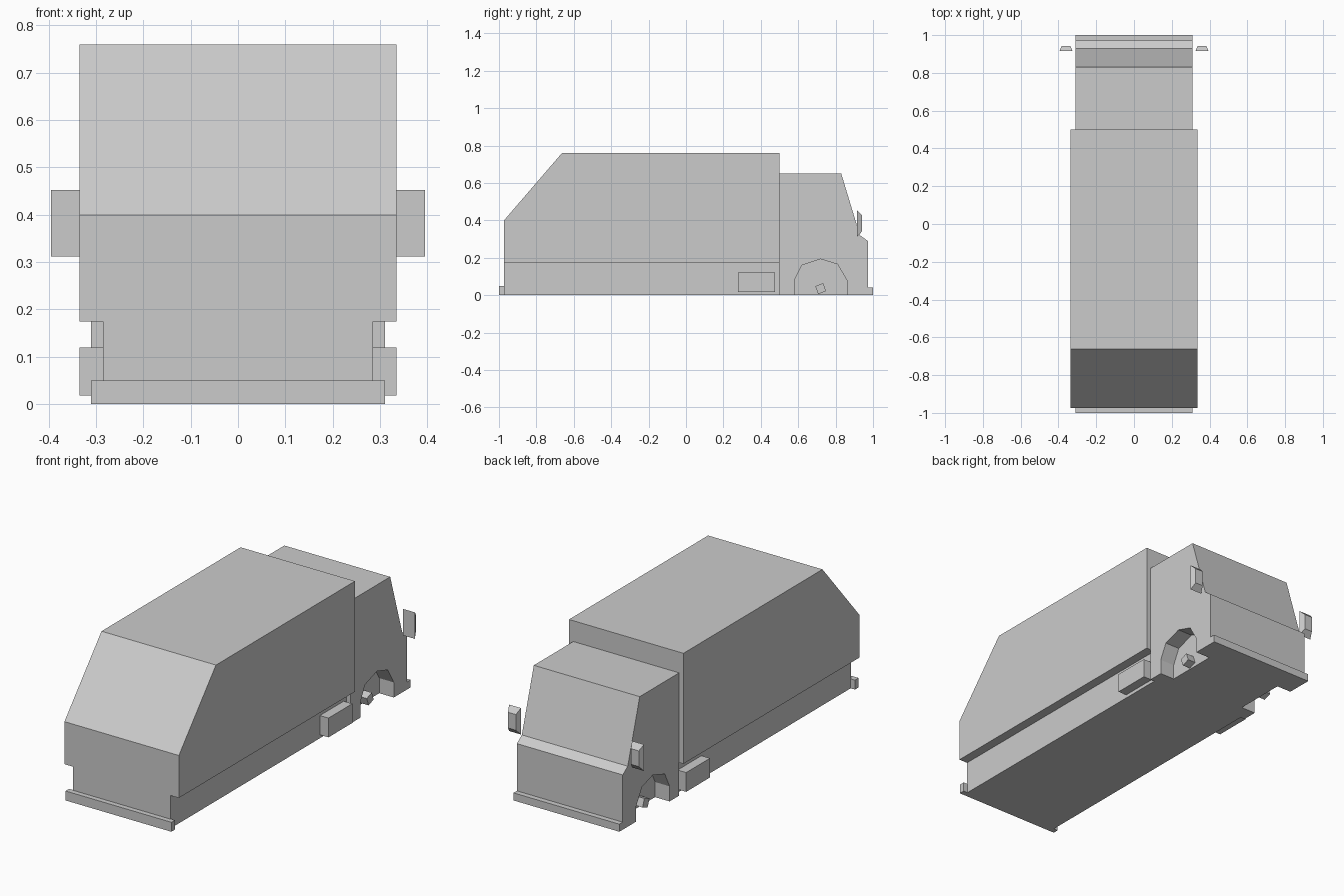
import bpy, bmesh
from math import radians
from mathutils import Matrix

if "Cube" in bpy.data.objects:
    bpy.data.objects.remove(bpy.data.objects["Cube"])


def finish(name, bm):
    bmesh.ops.recalc_face_normals(bm, faces=bm.faces)
    mesh = bpy.data.meshes.new(name)
    bm.to_mesh(mesh)
    bm.free()
    ob = bpy.data.objects.new(name, mesh)
    bpy.context.collection.objects.link(ob)
    return ob


def extrude_profile(name, profile, x0, x1):
    """Extrude a (y, z) profile along x."""
    bm = bmesh.new()
    face = bm.faces.new([bm.verts.new((x0, y, z)) for y, z in profile])
    out = bmesh.ops.extrude_face_region(bm, geom=[face])["geom"]
    verts = [v for v in out if isinstance(v, bmesh.types.BMVert)]
    bmesh.ops.translate(bm, verts=verts, vec=(x1 - x0, 0, 0))
    return finish(name, bm)


def box(name, x0, x1, y0, y1, z0, z1):
    return extrude_profile(name, [(y0, z0), (y1, z0), (y1, z1), (y0, z1)], x0, x1)


def mirror_x(ob):
    ob.modifiers.new("mirror", "MIRROR").use_axis[0] = True
    return ob


# Cargo body with sloped tail, on a narrower chassis
extrude_profile("cargo_body", [(-0.973, 0.175), (0.5, 0.175), (0.5, 0.76),
                               (-0.663, 0.76), (-0.973, 0.4)], -0.335, 0.335)
box("chassis", -0.285, 0.285, -0.973, 0.5, 0, 0.175)

# Cab with raked windscreen and short nose
cab = extrude_profile("cab", [(0.5, 0), (0.972, 0), (0.972, 0.29), (0.93, 0.32),
                              (0.83, 0.65), (0.5, 0.65)], -0.31, 0.31)

# Wheel arches cut into both cab sides
arch = [(0.58, -0.1), (0.58, 0.08), (0.62, 0.16), (0.72, 0.193),
        (0.81, 0.165), (0.86, 0.08), (0.86, -0.1)]
for side in (-1, 1):
    cutter = extrude_profile("arch_cutter", arch, side * 0.225, side * 0.4)
    cutter.hide_render = True
    cutter.hide_set(True)
    cut = cab.modifiers.new("arch", "BOOLEAN")
    cut.operation = "DIFFERENCE"
    cut.solver = "EXACT"
    cut.object = cutter

# Axle stubs inside the arches
bm = bmesh.new()
bmesh.ops.create_cube(bm, size=1, matrix=Matrix.Translation((0.245, 0.72, 0.035))
                      @ Matrix.Rotation(radians(20), 4, "X")
                      @ Matrix.Diagonal((0.05, 0.045, 0.045, 1)))
mirror_x(finish("axle_stub", bm))

# Side lockers behind the cab
mirror_x(box("side_locker", 0.28, 0.335, 0.278, 0.477, 0.018, 0.12))

# Bumpers
box("front_bumper", -0.31, 0.31, 0.97, 1.0, 0, 0.04)
box("rear_bumper", -0.31, 0.31, -1.0, -0.97, 0, 0.05)

# Wing mirrors, tapering away from the flat face
bm = bmesh.new()
rings = []
for y, xa, xb, za, zb in ((0.915, 0.325, 0.395, 0.312, 0.452),
                          (0.942, 0.337, 0.383, 0.342, 0.425)):
    rings.append([bm.verts.new((x, y, z)) for x, z in
                  ((xa, za), (xb, za), (xb, zb), (xa, zb))])
    bm.faces.new(rings[-1])
for i in range(4):
    j = (i + 1) % 4
    bm.faces.new((rings[0][i], rings[0][j], rings[1][j], rings[1][i]))
mirror_x(finish("wing_mirror", bm))
